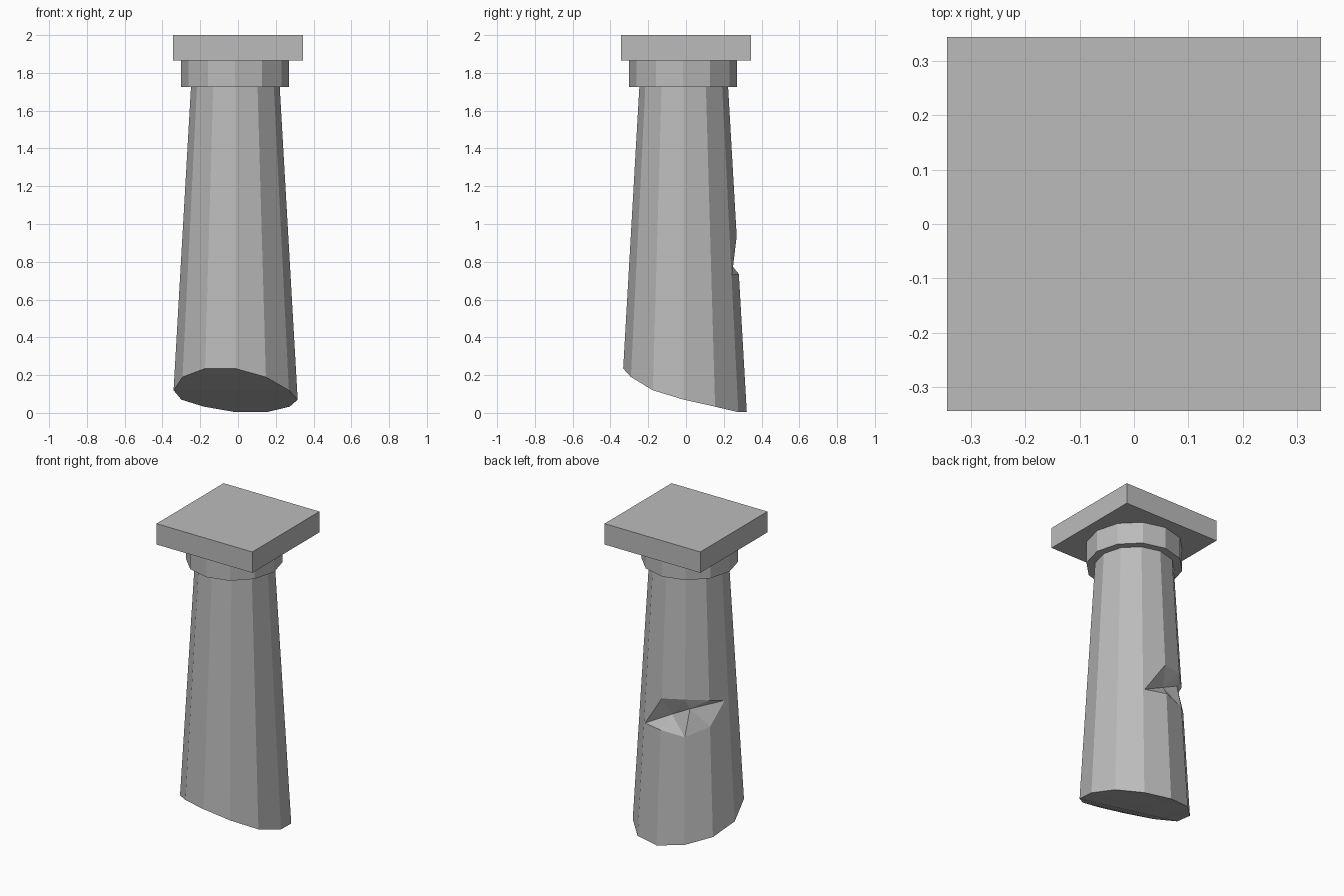
import bpy, bmesh, math
from mathutils import Vector

cube = bpy.data.objects.get("Cube")
if cube:
    bpy.data.objects.remove(cube, do_unlink=True)

GREY = (0.5, 0.5, 0.5, 1)
stone = bpy.data.materials.new("grey_stone")
stone.use_nodes = True
stone.diffuse_color = GREY
stone.node_tree.nodes["Principled BSDF"].inputs["Base Color"].default_value = GREY

SIDES = 12
CX, CY = -0.014, -0.012
SHAFT_TOP, COLLAR_TOP, TOP = 1.725, 1.865, 2.0


def finish(name, bm):
    bmesh.ops.recalc_face_normals(bm, faces=bm.faces)
    mesh = bpy.data.meshes.new(name)
    bm.to_mesh(mesh)
    bm.free()
    mesh.materials.append(stone)
    obj = bpy.data.objects.new(name, mesh)
    bpy.context.collection.objects.link(obj)
    return obj


def on_shaft(step, z):
    """Point on the tapered shaft; step counts corners, fractions lie on a flat."""
    r = 0.334 - 0.0574 * z
    i = math.floor(step)

    def corner(k):
        a = math.tau * k / SIDES
        return Vector((CX + r * math.cos(a), CY + r * math.sin(a), z))

    return corner(i).lerp(corner(i + 1), step - i)


# Shaft: tapered, with a slanted broken foot and a chipped notch at the back
bm = bmesh.new()
vert = bm.verts.new
foot_heights = (0.235, 0.19, 0.12, 0.07, 0.033, 0.004)


def foot_z(i):
    # heights mirror about the line between corners 8 and 9
    k = (i - 9) % SIDES
    return foot_heights[min(k, SIDES - 1 - k)]


top = [vert(on_shaft(i, SHAFT_TOP)) for i in range(SIDES)]
foot = [vert(on_shaft(i, foot_z(i))) for i in range(SIDES)]

# Notch rim and the crease inside it
upper = {i: vert(on_shaft(i, z)) for i, z in ((3, 0.935), (4, 0.95), (5, 0.934))}
lower = {i: vert(on_shaft(i, z)) for i, z in ((3, 0.735), (4, 0.713), (5, 0.766))}
left_tip = vert(on_shaft(2.07, 0.73))
right_tip = vert(on_shaft(5.8, 0.90))
crease_a = vert((-0.047, 0.21, 0.82))
crease_b = vert((-0.165, 0.195, 0.88))

faces = []
for i in range(SIDES):
    j = (i + 1) % SIDES
    if i == 2:
        faces.append((foot[i], foot[j], lower[3], left_tip, upper[3], top[j], top[i]))
    elif i in (3, 4):
        faces.append((foot[i], foot[j], lower[j], lower[i]))
        faces.append((upper[i], upper[j], top[j], top[i]))
    elif i == 5:
        faces.append((foot[i], foot[j], top[j], top[i], upper[5], right_tip, lower[5]))
    else:
        faces.append((foot[i], foot[j], top[j], top[i]))

# Both sloping sides of the notch
for rim in (upper, lower):
    faces += [(left_tip, rim[3], crease_a),
              (crease_a, rim[3], rim[4]),
              (crease_a, rim[4], crease_b),
              (crease_b, rim[4], rim[5]),
              (crease_b, rim[5], right_tip)]

# Foot closed by strips between corners of equal height
for k in range(SIDES // 2 - 1):
    a, b = (9 + k) % SIDES, (8 - k) % SIDES
    faces.append((foot[a], foot[(a + 1) % SIDES], foot[(b - 1) % SIDES], foot[b]))
faces.append(top)
for f in faces:
    bm.faces.new(f)
finish("shaft", bm)

# Collar: straight twelve-sided ring under the slab
bm = bmesh.new()
bmesh.ops.create_cone(bm, cap_ends=True, segments=SIDES, radius1=0.285,
                      radius2=0.285, depth=COLLAR_TOP - SHAFT_TOP)
for v in bm.verts:
    v.co += Vector((CX - 0.002, CY - 0.004, (COLLAR_TOP + SHAFT_TOP) / 2))
finish("collar", bm)

# Square slab on top
bm = bmesh.new()
bmesh.ops.create_cube(bm, size=1)
for v in bm.verts:
    v.co.x *= 0.686
    v.co.y *= 0.686
    v.co.z = TOP if v.co.z > 0 else COLLAR_TOP
finish("top_slab", bm)
